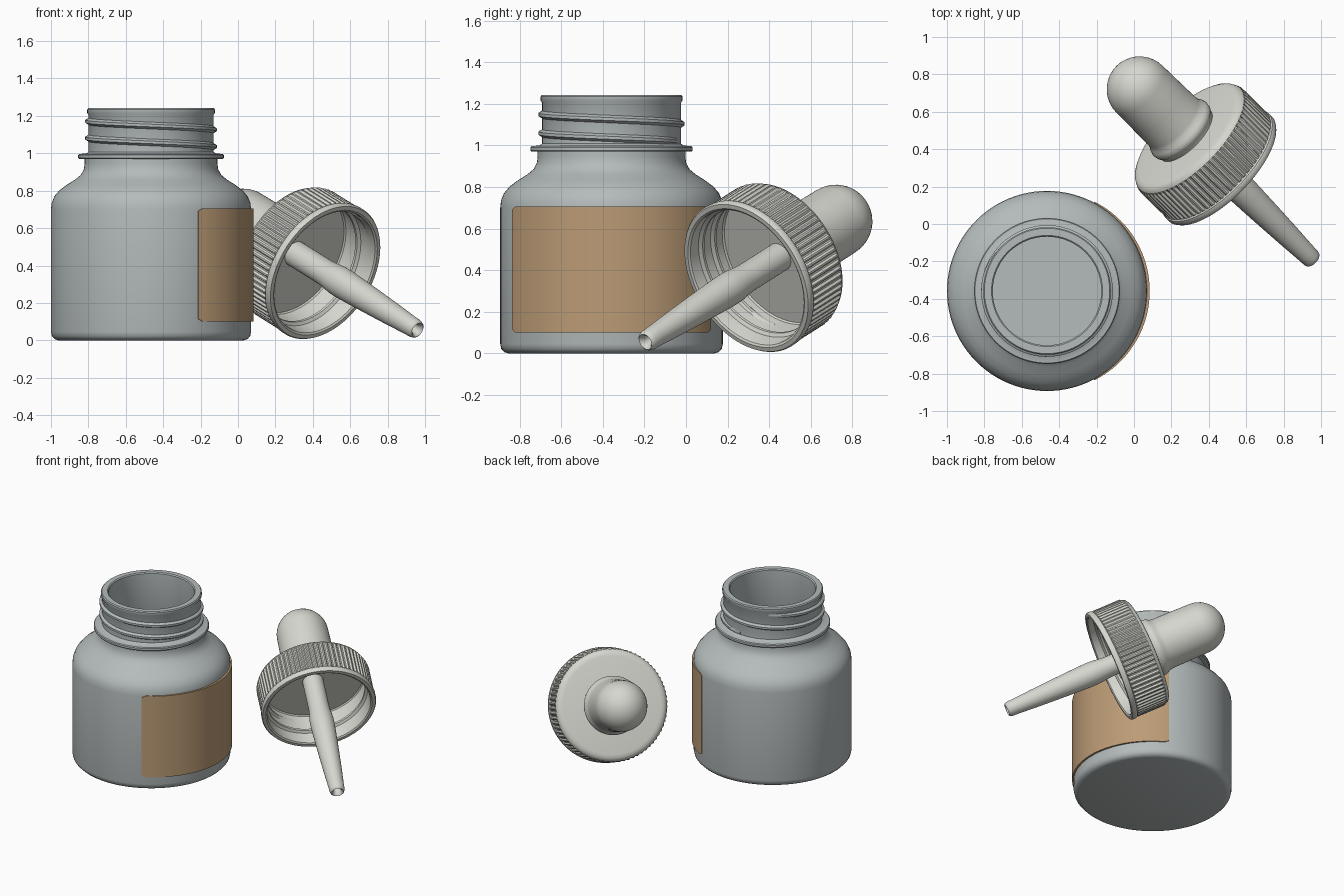
import bpy, bmesh, math
from mathutils import Matrix, Vector

if "Cube" in bpy.data.objects:
    bpy.data.objects.remove(bpy.data.objects["Cube"])


def material(name, rgb):
    m = bpy.data.materials.new(name)
    m.diffuse_color = (*rgb, 1)
    m.use_nodes = True
    m.node_tree.nodes["Principled BSDF"].inputs["Base Color"].default_value = m.diffuse_color
    return m


GLASS = material("bottle_grey", (0.46, 0.50, 0.50))
IVORY = material("cap_ivory", (0.68, 0.68, 0.63))
TAN = material("label_tan", (0.50, 0.33, 0.18))


def finish(name, bm, mat, matrix):
    bmesh.ops.recalc_face_normals(bm, faces=bm.faces)
    me = bpy.data.meshes.new(name)
    bm.to_mesh(me)
    bm.free()
    me.materials.append(mat)
    me.shade_smooth()
    me.set_sharp_from_angle(angle=math.radians(35))
    ob = bpy.data.objects.new(name, me)
    ob.matrix_world = matrix
    bpy.context.collection.objects.link(ob)
    return ob


def lathe(name, profile, mat, matrix, segs=96, ribbed=(), rib=0.0):
    """Revolve (radius, height) points about z; ribbed rows get a toothed radius."""
    bm = bmesh.new()
    rows = []
    for i, (r, z) in enumerate(profile):
        if r == 0:
            rows.append([bm.verts.new((0, 0, z))] * segs)
            continue
        row = []
        for j in range(segs):
            a = 2 * math.pi * j / segs
            q = r - (rib if i in ribbed and j % 4 > 1 else 0)
            row.append(bm.verts.new((q * math.cos(a), q * math.sin(a), z)))
        rows.append(row)
    for p, q in zip(rows, rows[1:]):
        for j in range(segs):
            k = (j + 1) % segs
            ring = list(dict.fromkeys((p[j], p[k], q[k], q[j])))
            if len(ring) > 2:
                bm.faces.new(ring)
    return finish(name, bm, mat, matrix)


def thread(name, r, bump, start, turns, z0, pitch, mat, matrix):
    """Helical ridge with tapered ends; a negative bump points inward."""
    bm = bmesh.new()
    n = int(turns * 64)
    rows = []
    for i in range(n + 1):
        a = start + 2 * math.pi * turns * i / n
        z = z0 + pitch * turns * i / n
        t = min(1, i / 8, (n - i) / 8)
        t = max(t, 0.05)
        sect = ((-0.3 * bump, -0.022), (bump * t, -0.007), (bump * t, 0.007), (-0.3 * bump, 0.022))
        rows.append([bm.verts.new(((r + o) * math.cos(a), (r + o) * math.sin(a), z + h))
                     for o, h in sect])
    for p, q in zip(rows, rows[1:]):
        for j in range(4):
            k = (j + 1) % 4
            bm.faces.new((p[j], p[k], q[k], q[j]))
    bm.faces.new(rows[0])
    bm.faces.new(rows[-1])
    return finish(name, bm, mat, matrix)


# Bottle: outer wall, neck flange, mouth and hollow inside
bottle_at = Matrix.Translation((-0.465, -0.358, 0))
lathe("bottle", [
    (0, 0), (0.495, 0), (0.515, 0.006), (0.53, 0.022), (0.535, 0.045), (0.535, 0.70),
    (0.531, 0.735), (0.517, 0.77), (0.49, 0.802), (0.45, 0.832), (0.405, 0.86),
    (0.375, 0.885), (0.359, 0.915), (0.355, 0.945), (0.355, 0.97), (0.385, 0.97),
    (0.39, 0.976), (0.39, 0.99), (0.385, 0.996), (0.345, 1.0), (0.334, 1.008),
    (0.334, 1.205), (0.341, 1.215), (0.341, 1.235), (0.335, 1.242), (0.297, 1.242),
    (0.29, 1.235), (0.29, 0.94), (0.31, 0.89), (0.43, 0.79), (0.48, 0.74),
    (0.49, 0.70), (0.49, 0.07), (0.46, 0.045), (0, 0.045)], GLASS, bottle_at)
thread("bottle_thread", 0.334, 0.018, math.radians(120), 1.9, 1.186, -0.09, GLASS, bottle_at)

# Label: thin curved sheet wrapped on the +x side
bm = bmesh.new()
rows = []
cols = 40
for i in range(cols + 1):
    u = 2 * i / cols - 1
    a = math.radians(62) * u
    out = 0.540 + 0.009 * math.cos(a * 1.4)
    inset = 0.014 if i in (0, cols) else 0
    lo, hi = 0.10 + inset, 0.706 - inset
    rows.append([bm.verts.new((r * math.cos(a), r * math.sin(a), z))
                 for r, z in ((0.53, lo), (out, lo), (out, hi), (0.53, hi))])
for p, q in zip(rows, rows[1:]):
    for j in range(4):
        k = (j + 1) % 4
        bm.faces.new((p[j], p[k], q[k], q[j]))
bm.faces.new(rows[0])
bm.faces.new(rows[-1])
finish("label", bm, TAN, bottle_at)

# Dropper axis: local z runs from the bulb centre to the pipette tip
axis = Vector((0.651, -0.641, -0.406))
dropper_at = Matrix.Translation((0.03, 0.72, 0.635)) @ axis.to_track_quat('Z', 'Y').to_matrix().to_4x4()

# Cap: ribbed skirt, plain lip, hollow inside
lathe("cap", [
    (0, 0.382), (0.335, 0.382), (0.358, 0.386), (0.374, 0.397), (0.382, 0.412),
    (0.389, 0.428), (0.389, 0.622), (0.383, 0.628), (0.391, 0.634), (0.393, 0.642),
    (0.393, 0.662), (0.387, 0.671), (0.365, 0.672), (0.355, 0.665), (0.352, 0.655),
    (0.352, 0.43), (0.345, 0.422), (0, 0.422)], IVORY, dropper_at, 288, (5, 6), 0.011)
thread("cap_thread", 0.352, -0.016, 0.6, 1.6, 0.62, -0.09, IVORY, dropper_at)

# Rubber bulb: domed end, flared foot
dome = [(0.176 * math.sin(math.radians(d)), -0.176 * math.cos(math.radians(d)))
        for d in range(9, 91, 9)]
lathe("bulb", [(0, -0.176)] + dome + [
    (0.178, 0.15), (0.18, 0.27), (0.184, 0.295), (0.195, 0.312), (0.201, 0.332),
    (0.198, 0.352), (0.187, 0.365), (0.184, 0.39), (0, 0.39)], IVORY, dropper_at, 64)

# Pipette: swollen middle, tapered tip with a hole
lathe("pipette", [
    (0, 0.41), (0.071, 0.41), (0.071, 0.67), (0.074, 0.71), (0.081, 0.77), (0.082, 0.82),
    (0.079, 0.90), (0.072, 1.05), (0.063, 1.22), (0.054, 1.36), (0.052, 1.405),
    (0.047, 1.422), (0.04, 1.428), (0.031, 1.42), (0.026, 1.40), (0.026, 1.25),
    (0, 1.25)], IVORY, dropper_at, 48)
